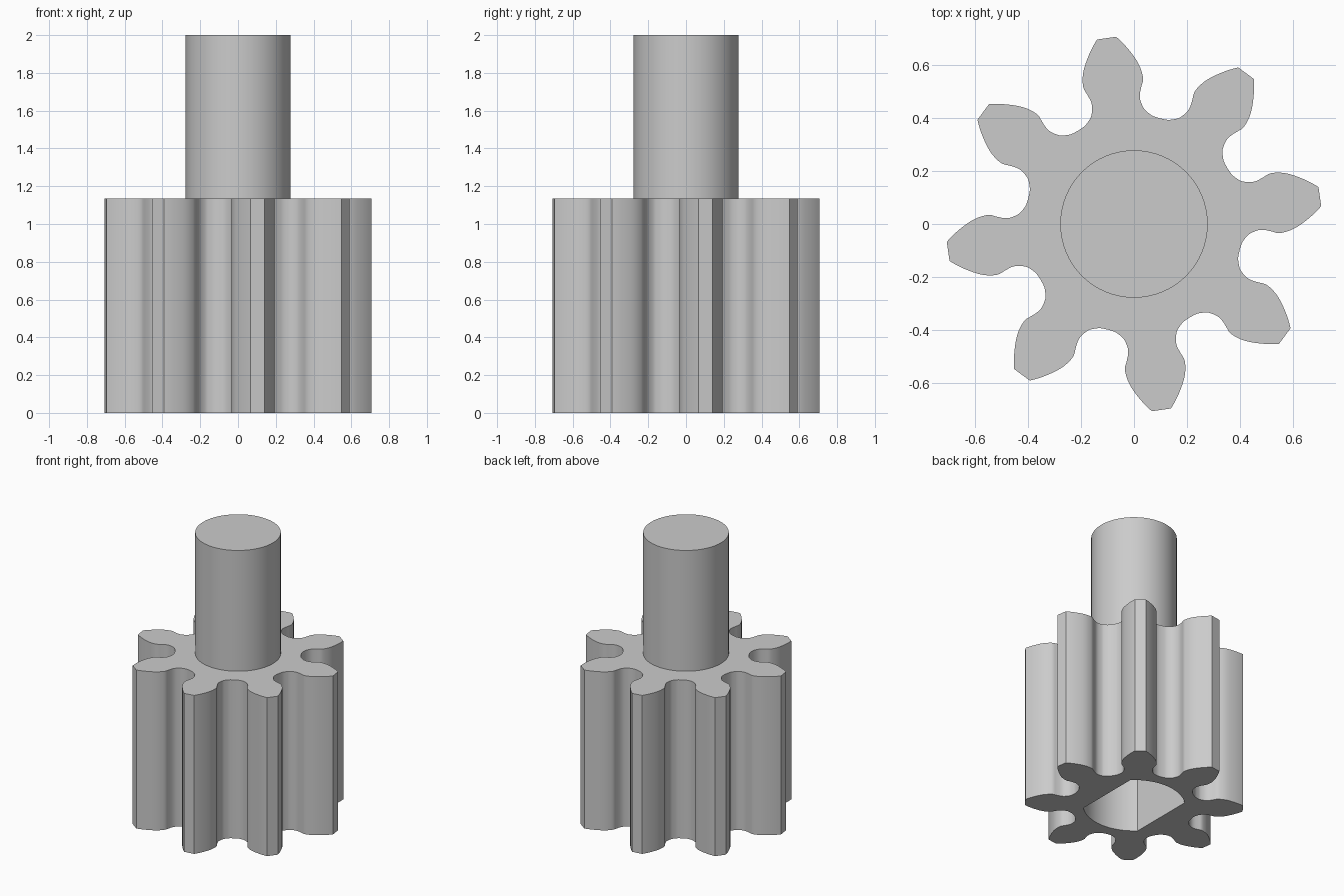
import bpy
import bmesh
from math import radians, cos, sin, asin, sqrt
from mathutils import Vector

cube = bpy.data.objects.get("Cube")
if cube:
    bpy.data.objects.remove(cube)

TEETH = 8
TOOTH_ANGLE = 8.4       # direction of the first tooth, degrees
GEAR_TOP = 1.135
SHAFT_TOP = 2.0
SHAFT_RADIUS = 0.278
BORE_RADIUS = 0.33
BORE_FLAT = 0.23        # distance of each flat from the axis
BORE_DEPTH = 0.75

grey = bpy.data.materials.new("light grey")
grey.use_nodes = True
grey.diffuse_color = (0.6, 0.6, 0.6, 1)
grey.node_tree.nodes["Principled BSDF"].inputs["Base Color"].default_value = (0.6, 0.6, 0.6, 1)


def prism(name, outline, z0, z1):
    """Extrude a closed outline into a solid."""
    bm = bmesh.new()
    face = bm.faces.new([bm.verts.new((x, y, z0)) for x, y in outline])
    top = bmesh.ops.extrude_face_region(bm, geom=[face])
    verts = [g for g in top["geom"] if isinstance(g, bmesh.types.BMVert)]
    bmesh.ops.translate(bm, verts=verts, vec=(0, 0, z1 - z0))
    bmesh.ops.recalc_face_normals(bm, faces=bm.faces)
    mesh = bpy.data.meshes.new(name)
    bm.to_mesh(mesh)
    bm.free()
    mesh.materials.append(grey)
    obj = bpy.data.objects.new(name, mesh)
    bpy.context.collection.objects.link(obj)
    return obj


def polar(r, degrees):
    return r * cos(radians(degrees)), r * sin(radians(degrees))


def smooth(points, steps=3):
    """Catmull-Rom curve through the points."""
    p = [Vector(q) for q in points]
    p = [2 * p[0] - p[1]] + p + [2 * p[-1] - p[-2]]
    out = []
    for a, b, c, d in zip(p, p[1:], p[2:], p[3:]):
        for i in range(steps):
            t = i / steps
            out.append(0.5 * (2 * b + (c - a) * t + (2 * a - 5 * b + 4 * c - d) * t**2
                              + (3 * b - a - 3 * c + d) * t**3))
    return out + [p[-2]]


def shade(obj):
    bpy.ops.object.select_all(action='DESELECT')
    obj.select_set(True)
    bpy.context.view_layer.objects.active = obj
    bpy.ops.object.shade_smooth_by_angle(angle=radians(30))


# Half tooth from the root to the tip: radius, degrees off the tooth axis
flank = smooth([(0.41, 22.5), (0.413, 18.5), (0.425, 15.2), (0.438, 13.2),
                (0.465, 11.4), (0.49, 11), (0.52, 11.5), (0.547, 12),
                (0.58, 11.1), (0.61, 9.7), (0.645, 7.5), (0.68, 5.1), (0.709, 2.95)])
outline = []
for i in range(TEETH):
    axis = TOOTH_ANGLE + i * 360 / TEETH
    outline += [polar(r, axis - a) for r, a in flank]
    outline += [polar(r, axis + a) for r, a in reversed(flank[1:])]
gear = prism("gear_body", outline, 0, GEAR_TOP)

# Blind bore with two flats, open at the bottom
half = sqrt(BORE_RADIUS**2 - BORE_FLAT**2)
spread = asin(BORE_FLAT / BORE_RADIUS)
arc = []
for i in range(17):
    a = spread * (1 - i / 8)
    arc.append((BORE_RADIUS * sin(a), BORE_RADIUS * cos(a)))
bore = prism("bore_cutter", arc + [(-x, -y) for x, y in arc], -0.1, BORE_DEPTH)
bore.hide_render = True
cut = gear.modifiers.new("bore", 'BOOLEAN')
cut.operation = 'DIFFERENCE'
cut.solver = 'EXACT'
cut.object = bore
bpy.context.view_layer.objects.active = gear
gear.select_set(True)
bpy.ops.object.modifier_apply(modifier=cut.name)
bpy.data.objects.remove(bore)
shade(gear)

# Plain round shaft on top of the gear
shaft = prism("shaft", [polar(SHAFT_RADIUS, i * 360 / 64) for i in range(64)], GEAR_TOP, SHAFT_TOP)
shade(shaft)
